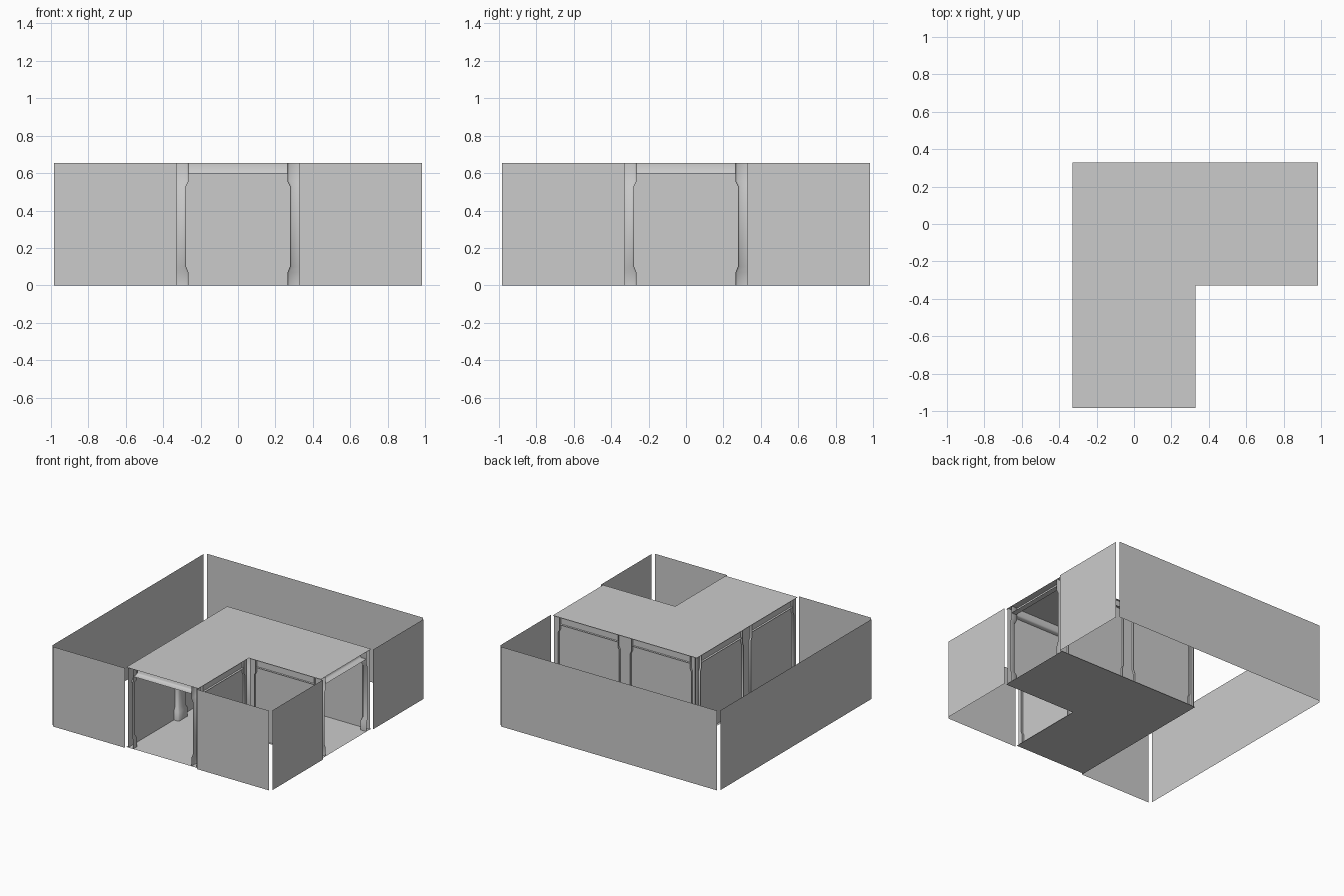
import bpy, bmesh
from mathutils import Matrix, Vector

if "Cube" in bpy.data.objects:
    bpy.data.objects.remove(bpy.data.objects["Cube"])

T = 0.655            # tile size
H = T / 2            # half tile
E = 0.0175           # wall offset
Z = 0.655            # height
ROOMS = [(0, 0), (1, 0), (0, -1)]     # open tiles of the 3 x 3 grid
DOORS = [(2, 0), (0, -2)]             # openings out of the grid
DIRS = [(1, 0), (0, 1), (-1, 0), (0, -1)]


def finish(name, bm, smooth=False):
    bmesh.ops.remove_doubles(bm, verts=bm.verts, dist=1e-5)
    me = bpy.data.meshes.new(name)
    bm.to_mesh(me)
    bm.free()
    ob = bpy.data.objects.new(name, me)
    bpy.context.collection.objects.link(ob)
    if smooth:
        bpy.context.view_layer.objects.active = ob
        ob.select_set(True)
        bpy.ops.object.shade_smooth_by_angle(angle=0.9)
        ob.select_set(False)
    return ob


def quad(bm, pts):
    bm.faces.new([bm.verts.new(p) for p in pts])


def strip(bm, rings):
    rows = [[bm.verts.new(p) for p in r] for r in rings]
    for a, b in zip(rows, rows[1:]):
        for i in range(len(a) - 1):
            bm.faces.new((a[i], a[i + 1], b[i + 1], b[i]))


# Floor and ceiling: one L-shaped sheet each
L = [(-H, -3 * H), (H, -3 * H), (H, -H), (3 * H, -H), (3 * H, H), (-H, H)]
for name, z in (("floor", 0), ("ceiling", Z)):
    bm = bmesh.new()
    quad(bm, [(x, y, z) for x, y in L])
    finish(name, bm)

# Wall sheets: the sides of every solid tile that face a room or the outside
inner, outer = bmesh.new(), bmesh.new()
for tx in (-1, 0, 1):
    for ty in (-1, 0, 1):
        if (tx, ty) in ROOMS:
            continue
        for dx, dy in DIRS:
            n = (tx + dx, ty + dy)
            outside = max(abs(n[0]), abs(n[1])) > 1
            if not (outside or n in ROOMS):
                continue
            c = Vector((tx * T + dx * (H + E), ty * T + dy * (H + E), 0))
            s = Vector((-dy, dx, 0)) * H
            up = Vector((0, 0, Z))
            quad(outer if outside else inner, [c - s, c + s, c + s + up, c - s + up])
finish("corridor_wall_panels", inner)
finish("outer_walls", outer)

# Frame of each room tile: hollow flared corner posts and lintels on four sides
PROFILE = [(0, .0625), (.07, .0625), (.10, .05), (.53, .05), (.555, .0625), (Z, .0625)]
C = 0.01             # small corner chamfer
for k, (tx, ty) in enumerate(ROOMS):
    posts, beams = bmesh.new(), bmesh.new()
    for q in range(4):
        m = Matrix.Translation((tx * T, ty * T, 0)) @ Matrix.Rotation(q * 1.5707963268, 4, 'Z')
        rings = []
        for z, w in PROFILE:
            a = -H + w
            rings.append([m @ Vector(p) for p in
                          ((-H, a, z), (a - C, a, z), (a, a - C, z), (a, -H, z))])
        strip(posts, rings)
        x, b = H - .0625, -H + .055
        strip(beams, [[m @ Vector((sx, y, z)) for y, z in
                       ((-H, .595), (b - C, .595), (b, .595 + C), (b, Z))] for sx in (-x, x)])
    finish(f"corner_posts_{k + 1}", posts, True)
    finish(f"lintels_{k + 1}", beams, True)
